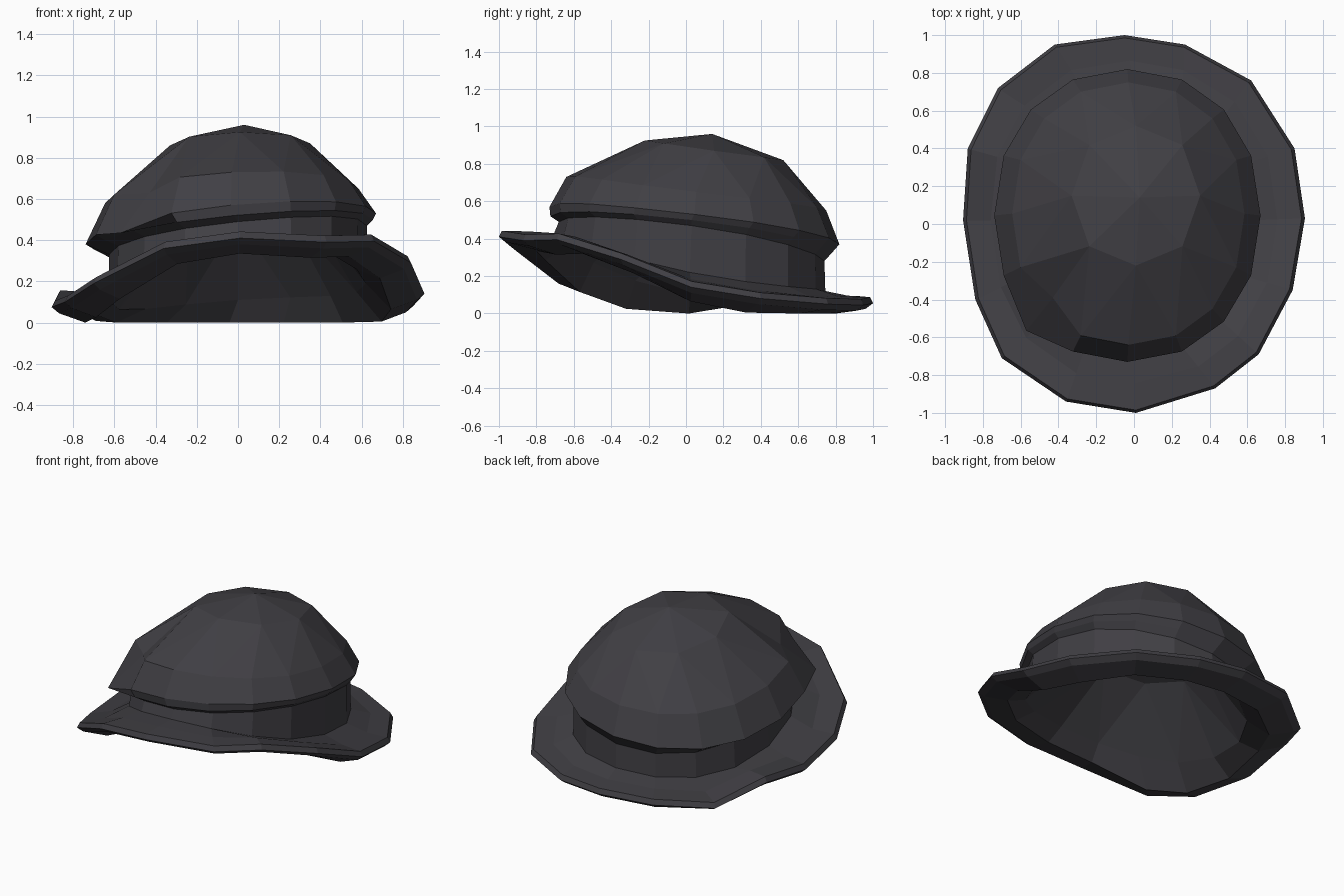
import bpy, math

if "Cube" in bpy.data.objects:
    bpy.data.objects.remove(bpy.data.objects["Cube"])

N = 16
felt = bpy.data.materials.new("charcoal_felt")
felt.diffuse_color = (0.052, 0.050, 0.058, 1)
felt.use_nodes = True
felt.node_tree.nodes["Principled BSDF"].inputs["Base Color"].default_value = felt.diffuse_color


def ring(cx, cy, rx, ry, right, back, left, front, n=N):
    """Slightly squared oval whose height is set at its four sides."""
    pts = []
    for i in range(n):
        a = 2 * math.pi * i / n
        c, s = math.cos(a), math.sin(a)
        z = (c * c * (right + left) + s * s * (back + front)
             + c * (right - left) + s * (back - front)) / 2
        px = math.copysign(abs(c) ** 0.93, c) if abs(c) > 1e-6 else 0
        py = math.copysign(abs(s) ** 0.93, s) if abs(s) > 1e-6 else 0
        pts.append((cx + rx * px, cy + ry * py, z))
    return pts


def lerp(a, b, t, tz):
    return [(u[0] + (v[0] - u[0]) * t, u[1] + (v[1] - u[1]) * t,
             u[2] + (v[2] - u[2]) * tz) for u, v in zip(a, b)]


def loft(name, rings):
    """Skin consecutive rings; a ring may have 1, 8 or 16 points."""
    verts, faces, start = [], [], []
    for r in rings:
        start.append(len(verts))
        verts += r
    for k in range(len(rings) - 1):
        u, l = rings[k], rings[k + 1]
        U = lambda i: start[k] + i % len(u)
        L = lambda i: start[k + 1] + i % len(l)
        if len(u) == len(l):
            faces += [(U(i), L(i), L(i + 1), U(i + 1)) for i in range(len(u))]
        elif len(u) == 1:
            faces += [(U(0), L(i), L(i + 1)) for i in range(len(l))]
        elif len(l) == 1:
            faces += [(U(i), L(0), U(i + 1)) for i in range(len(u))]
        elif len(u) < len(l):
            for i in range(len(u)):
                faces += [(U(i), L(2 * i), L(2 * i + 1)),
                          (U(i), L(2 * i + 1), U(i + 1)),
                          (U(i + 1), L(2 * i + 1), L(2 * i + 2))]
        else:
            for i in range(len(l)):
                faces += [(U(2 * i), L(i), U(2 * i + 1)),
                          (L(i), L(i + 1), U(2 * i + 1)),
                          (U(2 * i + 1), L(i + 1), U(2 * i + 2))]
    me = bpy.data.meshes.new(name)
    me.from_pydata(verts, [], faces)
    me.materials.append(felt)
    ob = bpy.data.objects.new(name, me)
    bpy.context.collection.objects.link(ob)
    return ob


# Tilted crown: peak, upper ring, shoulder, overhanging edge and its underside
shoulder = ring(-0.03, 0.055, 0.615, 0.695, 0.65, 0.55, 0.58, 0.73)
overhang = ring(-0.035, 0.045, 0.705, 0.775, 0.53, 0.37, 0.38, 0.57)
# pulled corner at the front left
shoulder[10] = (-0.43, -0.39, 0.63)
overhang[10] = (-0.57, -0.565, 0.435)
band_top = ring(0.0, 0.03, 0.625, 0.71, 0.47, 0.28, 0.33, 0.49)
loft("crown", [
    [(0.03, 0.14, 0.96)],
    ring(0.01, 0.15, 0.34, 0.37, 0.87, 0.82, 0.86, 0.925, 8),
    shoulder,
    overhang,
    ring(-0.02, 0.03, 0.675, 0.755, 0.50, 0.33, 0.36, 0.52),
    band_top])

# Recessed band between crown and brim
band_low = ring(0.0, 0.02, 0.63, 0.725, 0.22, 0.12, 0.16, 0.43)
loft("band", [band_top, band_low])

# Irregular outer line of the brim, from the right side round by the back
edge = [(.905, .03, .14), (.85, .40, .08), (.62, .76, .05), (.27, .95, .045),
        (-.05, 1, .055), (-.42, .95, .06), (-.72, .72, .03), (-.88, .40, .125),
        (-.905, .02, .075), (-.84, -.40, .10), (-.70, -.71, .19),
        (-.36, -.94, .36), (.01, -1, .41), (.43, -.87, .39),
        (.66, -.69, .395), (.84, -.35, .29)]
lip = [(x * .98, y * .985, z + .032) for x, y, z in edge]
low = [(x * .96, y * .96, max(z - .03, .008)) for x, y, z in edge]
under = [(x * .82, y * .80, max(z - .075, 0.0)) for x, y, z in edge]
loft("brim", [band_low, lerp(band_low, lip, .5, .75), lip, edge, low, under])

# Shallow hollow inside the hat
loft("lining", [
    under,
    ring(0.0, 0.02, 0.62, 0.71, 0.19, 0.11, 0.10, 0.40),
    ring(0.0, 0.08, 0.33, 0.36, 0.56, 0.50, 0.50, 0.62, 8),
    [(0.03, 0.10, 0.66)]])
